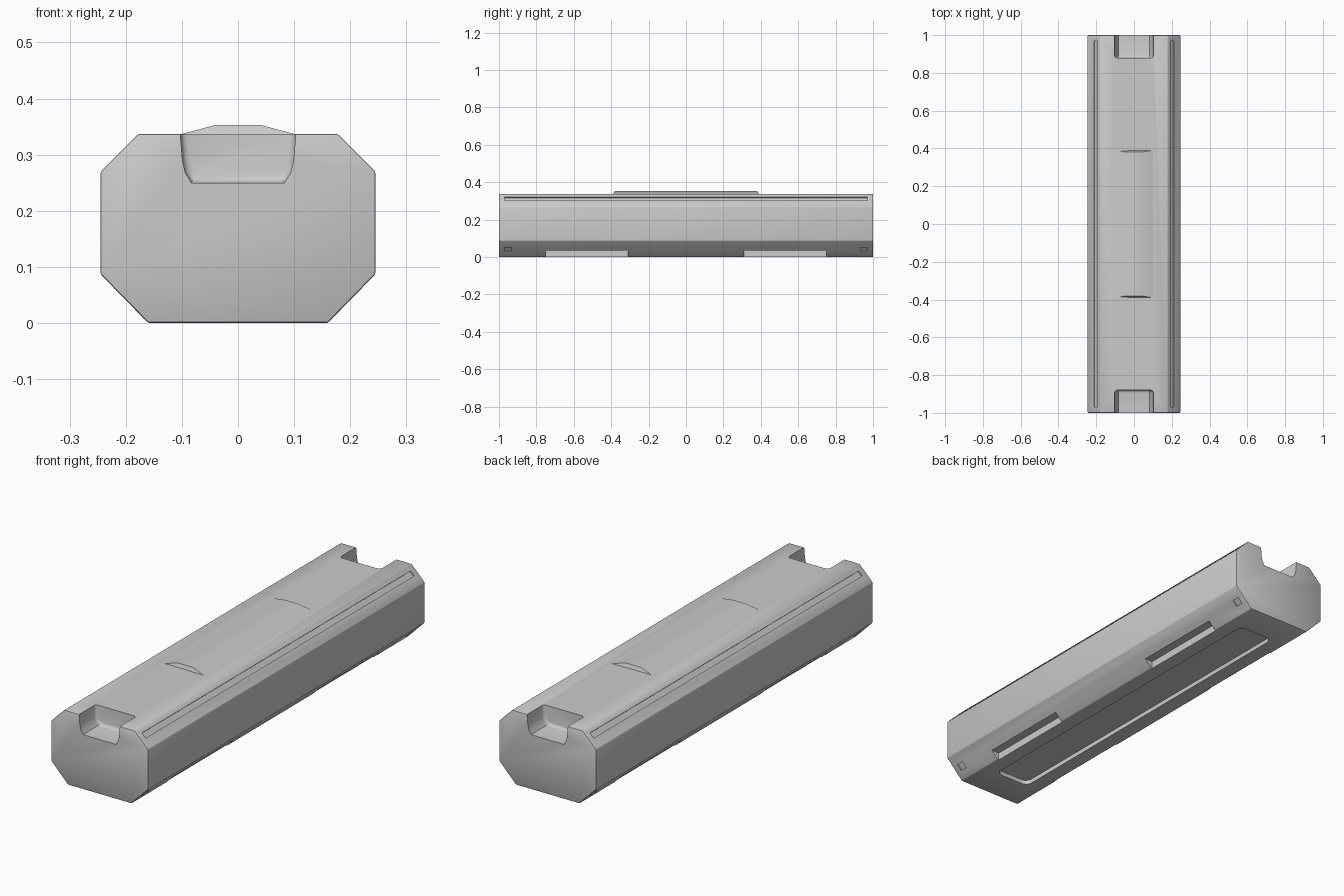
import bpy, bmesh
from math import radians
from mathutils import Matrix, Vector

if "Cube" in bpy.data.objects:
    bpy.data.objects.remove(bpy.data.objects["Cube"])


def make_obj(name, bm):
    bmesh.ops.recalc_face_normals(bm, faces=bm.faces)
    me = bpy.data.meshes.new(name)
    bm.to_mesh(me)
    bm.free()
    ob = bpy.data.objects.new(name, me)
    bpy.context.collection.objects.link(ob)
    return ob


def prism(profile, y0, y1):
    """Extrude an x-z profile along y."""
    bm = bmesh.new()
    face = bm.faces.new([bm.verts.new((x, y0, z)) for x, z in profile])
    ext = bmesh.ops.extrude_face_region(bm, geom=[face])
    moved = [g for g in ext["geom"] if isinstance(g, bmesh.types.BMVert)]
    bmesh.ops.translate(bm, verts=moved, vec=(0, y1 - y0, 0))
    return bm


def mirrored(half):
    return half + [(-x, z) for x, z in reversed(half)]


def box(center, size, roll=0):
    """Box turned about the y axis."""
    bm = bmesh.new()
    m = (Matrix.Translation(center) @ Matrix.Rotation(radians(roll), 4, 'Y')
         @ Matrix.Diagonal((*size, 1)))
    bmesh.ops.create_cube(bm, size=1, matrix=m)
    return bm


def smooth(ob):
    bpy.ops.object.select_all(action='DESELECT')
    ob.select_set(True)
    bpy.context.view_layer.objects.active = ob
    bpy.ops.object.shade_smooth_by_angle(angle=radians(35))


def cut(ob, bm):
    cutter = make_obj("cutter", bm)
    cutter.hide_render = True
    mod = ob.modifiers.new("cut", 'BOOLEAN')
    mod.operation, mod.solver, mod.object = 'DIFFERENCE', 'EXACT', cutter
    bpy.context.view_layer.objects.active = ob
    bpy.ops.object.modifier_apply(modifier=mod.name)
    bpy.data.objects.remove(cutter)


# Octagonal body with softened edges
bm = prism(mirrored([(0.16, 0), (0.245, 0.087), (0.245, 0.27), (0.178, 0.337)]), -1, 1)
bmesh.ops.bevel(bm, geom=bm.edges[:], offset=0.004, segments=2, profile=0.5, affect='EDGES')
body = make_obj("body", bm)

# Rounded grip notch in the top of each end
for s in (-1, 1):
    bm = prism(mirrored([(0.083, 0.25), (0.094, 0.268), (0.099, 0.29),
                         (0.103, 0.337), (0.106, 0.38)]), s * 1.05, s * 0.88)
    inner = [e for e in bm.edges
             if all(abs(v.co.y) < 0.9 for v in e.verts)
             and min(v.co.z for v in e.verts) < 0.375]
    bmesh.ops.bevel(bm, geom=inner, offset=0.014, segments=3, profile=0.5, affect='EDGES')
    cut(body, bm)

# Recessed panel with rounded corners on the underside
bm = box((0, 0, 0), (0.176, 1.69, 0.04))
upright = [e for e in bm.edges if abs(e.verts[0].co.z - e.verts[1].co.z) > 0.01]
bmesh.ops.bevel(bm, geom=upright, offset=0.03, segments=4, profile=0.5, affect='EDGES')
cut(body, bm)

for sx in (-1, 1):
    # Long shallow groove on the upper chamfer
    cut(body, box((sx * 0.2035, 0, 0.3115), (0.026, 1.94, 0.012), sx * 45))
    for sy in (-1, 1):
        # Stepped rail notch along the lower edge
        cut(body, box((sx * 0.2, sy * 0.53, 0.0), (0.09, 0.44, 0.07)))
        # Small square socket near the end of the lower chamfer
        cut(body, box((sx * 0.2, sy * 0.952, 0.04), (0.03, 0.036, 0.014), sx * -45 + 90 * (sx < 0) * 2))
smooth(body)

# Low raised pad on the top with sloped sides and ends
bm = prism(mirrored([(0.1, 0.33), (0.1, 0.337), (0.04, 0.353)]), -0.39, 0.39)
for v in bm.verts:
    if v.co.z > 0.35:
        v.co.y *= 0.975
pad = make_obj("top_pad", bm)
smooth(pad)
